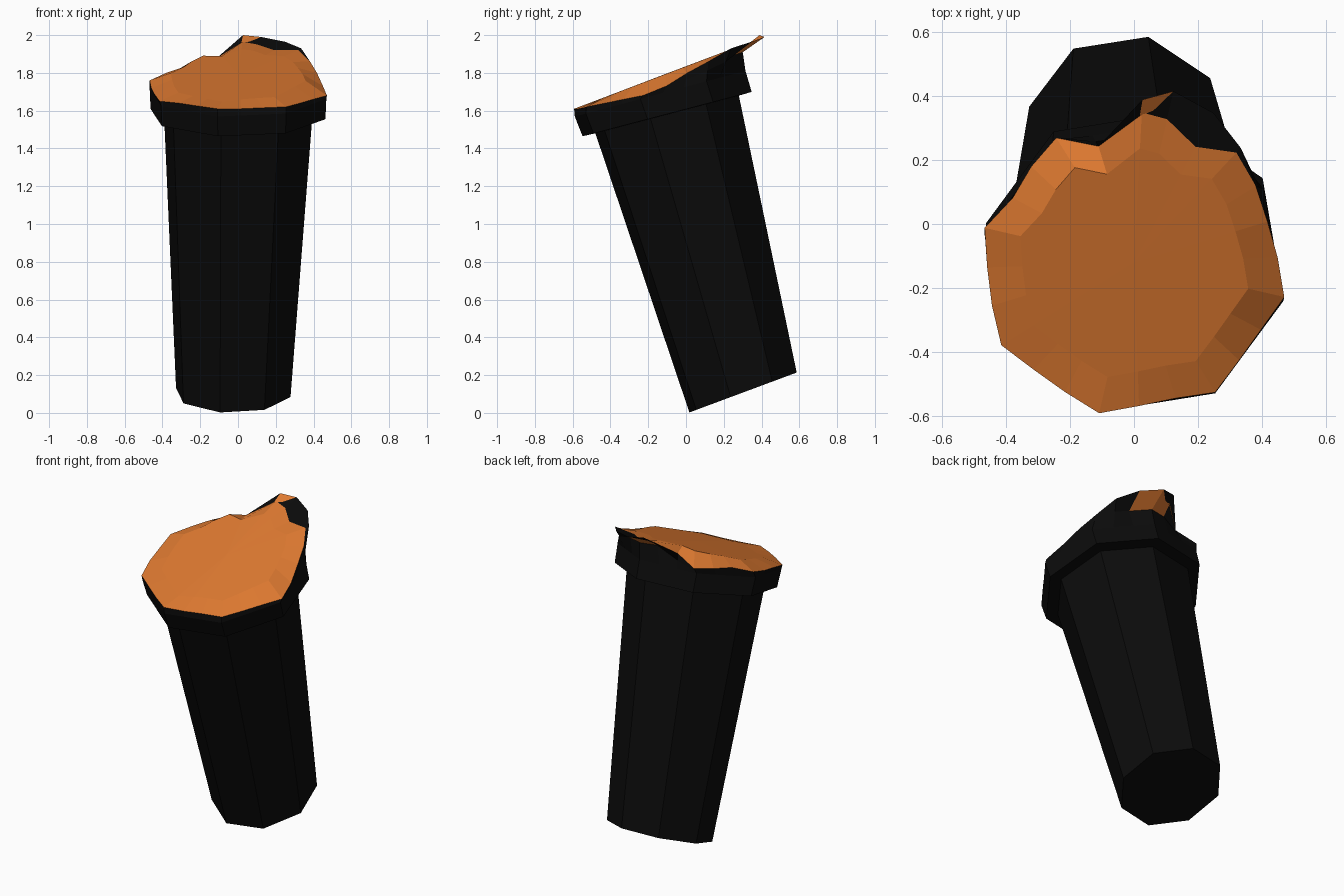
import bpy, bmesh
from math import radians, sin, cos, pi
from mathutils import Vector, Matrix

cube = bpy.data.objects.get("Cube")
if cube:
    bpy.data.objects.remove(cube, do_unlink=True)


def material(name, rgb):
    m = bpy.data.materials.new(name)
    m.use_nodes = True
    m.diffuse_color = (*rgb, 1)
    bsdf = next(n for n in m.node_tree.nodes if n.type == 'BSDF_PRINCIPLED')
    bsdf.inputs["Base Color"].default_value = (*rgb, 1)
    return m


BLACK = material("black", (0.0033, 0.0033, 0.0033))
ORANGE = material("orange", (0.72, 0.19, 0.03))
PHASE, STEPS = 32, 24


def angle(k):
    return radians(PHASE + 15 * k)


def octagon(centre, radius, tilt):
    """Tilted octagon with three points along each side."""
    rot = Matrix.Rotation(radians(tilt), 3, 'X')
    pts = []
    for k in range(STEPS):
        r = radius * cos(pi / 8) / cos(radians(15 * (k % 3) - 22.5))
        pts.append(Vector(centre) + rot @ Vector((r * cos(angle(k)), r * sin(angle(k)), 0)))
    return pts


def loft(name, rings, mats, rule=None, cap_start=False, apex=None):
    """Skin the rings in order; rule(band, k) picks the material."""
    bm = bmesh.new()
    loops = [[bm.verts.new(p) for p in ring] for ring in rings]
    for b, (lo, hi) in enumerate(zip(loops, loops[1:])):
        for k in range(STEPS):
            j = (k + 1) % STEPS
            f = bm.faces.new((lo[k], lo[j], hi[j], hi[k]))
            f.material_index = rule(b, k) if rule else 0
    if cap_start:
        bm.faces.new(loops[0][::-1])
    if apex:
        tip = bm.verts.new(apex)
        for k in range(STEPS):
            bm.faces.new((loops[-1][k], loops[-1][(k + 1) % STEPS], tip))
    mesh = bpy.data.meshes.new(name)
    bm.to_mesh(mesh)
    bm.free()
    for m in mats:
        mesh.materials.append(m)
    obj = bpy.data.objects.new(name, mesh)
    bpy.context.collection.objects.link(obj)
    return obj


# Tapered leaning body
body_top = octagon((0, -0.10, 1.58), 0.403, 14.7)
loft("cup_body", [octagon((-0.025, 0.302, 0.108), 0.311, 20.4), body_top],
     [BLACK], cap_start=True)

# Uneven edge of the top surface: radius and height, counter-clockwise
edge = [(.45, 1.86), (.47, 1.92), (.41, 1.92), (.46, 1.95), (.47, 1.965), (.38, 1.88),
        (.46, 1.83), (.44, 1.815), (.43, 1.80), (.48, 1.76), (.46, 1.72), (.465, 1.69),
        (.49, 1.65), (.46, 1.64), (.46, 1.625), (.485, 1.61), (.45, 1.61), (.445, 1.615),
        (.48, 1.62), (.45, 1.64), (.45, 1.66), (.483, 1.68), (.45, 1.73), (.437, 1.80)]


def edge_point(k, r, z):
    a = angle(k) - (radians(5) if k == 4 else 0)
    return Vector((r * cos(a), -0.12 + r * sin(a), z))


sheet_edge = [edge_point(k, r, z) for k, (r, z) in enumerate(edge)]

# Raised curling crest at the back
crest = list(sheet_edge)
for k, (r, z) in {1: (.49, 1.93), 2: (.53, 1.965), 3: (.55, 1.99), 4: (.51, 2.0)}.items():
    crest[k] = edge_point(k, r, z)

# Thick rim with its wall rising to the crest
rim_low = octagon((0, -0.10, 1.582), 0.475, 14.7)
rim_top = octagon((0, -0.137, 1.69), 0.48, 15)
neck = []
for k in range(STEPS):
    p = rim_top[k].lerp(crest[k], 0.55)
    if 1 < k < 5:
        p.y -= 0.07
    neck.append(p)
loft("rim", [body_top, rim_low, rim_top, neck, crest, sheet_edge], [BLACK, ORANGE],
     rule=lambda band, k: int(band == 3 and k in (2, 3)))


# Slanted top sheet
def on_slope(p, t):
    x, y = p.x * t, -0.12 + (p.y + 0.12) * t
    return Vector((x, y, 1.835 + 0.38 * y + 0.06 * min(x, 0)))


inner = [on_slope(p, 0.76) for p in sheet_edge]
loft("top_sheet", [sheet_edge, inner], [ORANGE], apex=(0, -0.12, 1.79))
